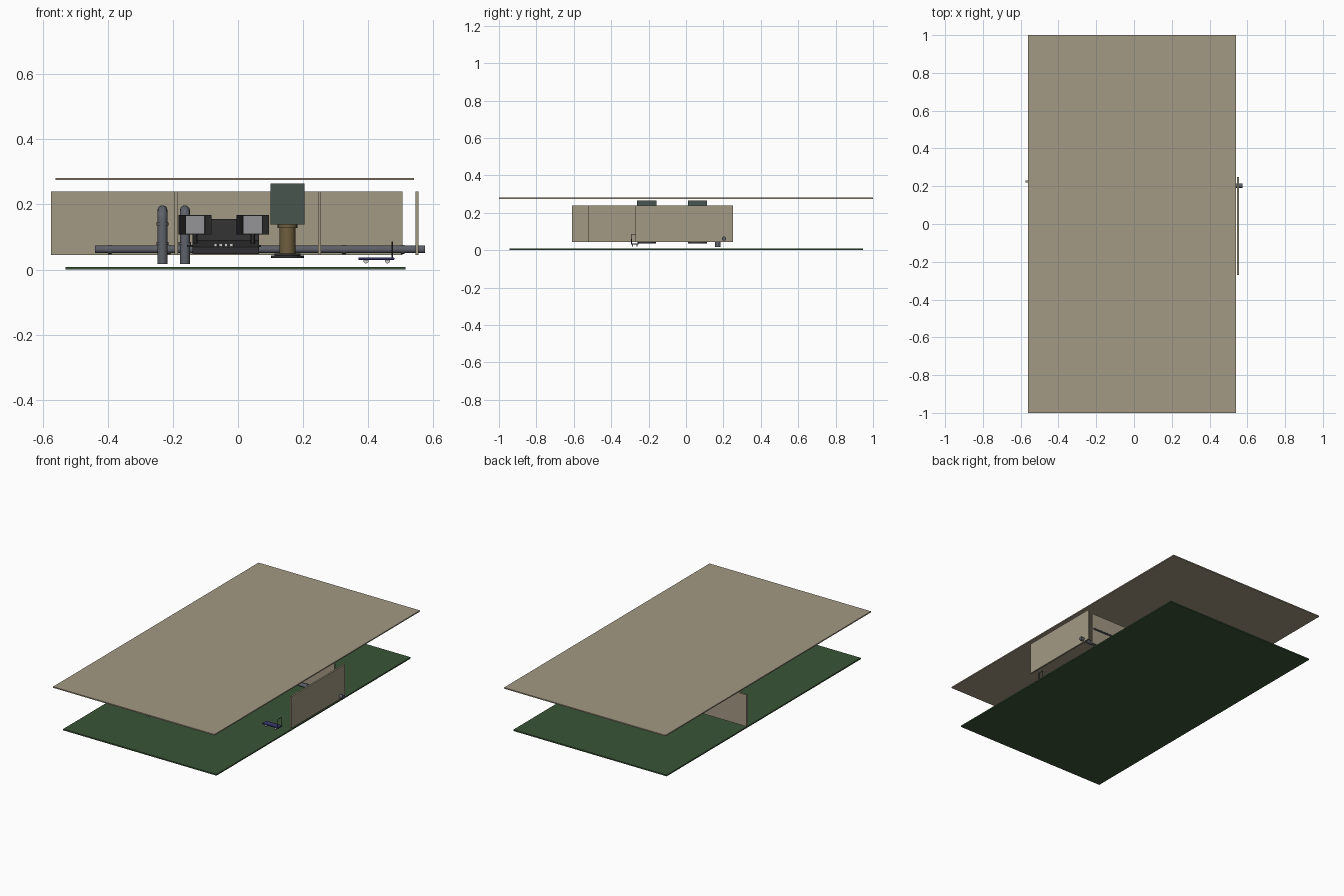
import bpy, math
from mathutils import Vector

if "Cube" in bpy.data.objects:
    bpy.data.objects.remove(bpy.data.objects["Cube"])


def mat(name, r, g, b):
    m = bpy.data.materials.new(name)
    m.diffuse_color = (r, g, b, 1)
    m.use_nodes = True
    m.node_tree.nodes["Principled BSDF"].inputs["Base Color"].default_value = m.diffuse_color
    return m


BEIGE = mat("beige_plaster", .37, .32, .23)
GRASS = mat("green_floor", .042, .09, .038)
GREEN = mat("cabinet_green", .065, .09, .076)
BRASS = mat("brass", .16, .115, .05)
DARK = mat("dark_metal", .03, .03, .032)
STEEL = mat("pipe_steel", .11, .12, .14)
GLASS = mat("screen_grey", .3, .3, .31)
BLUE = mat("cart_blue", .04, .04, .15)
WHITE = mat("white", .6, .6, .6)


def finish(o, name, m):
    o.name = name
    o.data.materials.append(m)
    return o


def box(name, x0, x1, y0, y1, z0, z1, m, bevel=0):
    bpy.ops.mesh.primitive_cube_add(size=1, location=((x0 + x1) / 2, (y0 + y1) / 2, (z0 + z1) / 2))
    o = bpy.context.object
    o.scale = (x1 - x0, y1 - y0, z1 - z0)
    bpy.ops.object.transform_apply(location=False, rotation=False, scale=True)
    if bevel:
        b = o.modifiers.new("bevel", 'BEVEL')
        b.width = bevel
        b.segments = 2
    return finish(o, name, m)


def rod(name, a, b, r, m, n=24):
    a, b = Vector(a), Vector(b)
    bpy.ops.mesh.primitive_cylinder_add(vertices=n, radius=r, depth=(b - a).length, location=(a + b) / 2,
                                        rotation=(b - a).to_track_quat('Z', 'Y').to_euler())
    bpy.ops.object.shade_smooth_by_angle()
    return finish(bpy.context.object, name, m)


def tube(name, pts, r, m):
    c = bpy.data.curves.new(name, 'CURVE')
    c.dimensions = '3D'
    c.bevel_depth = r
    c.bevel_resolution = 4
    c.use_fill_caps = True
    s = c.splines.new('POLY')
    s.points.add(len(pts) - 1)
    for p, q in zip(s.points, pts):
        p.co = (*q, 1)
    o = bpy.data.objects.new(name, c)
    bpy.context.collection.objects.link(o)
    return finish(o, name, m)


def prism(name, profile, lo, hi, m, axis):
    # extrude a closed outline along x or z
    put = (lambda p, t: (t, p[0], p[1])) if axis == 'x' else (lambda p, t: (p[0], p[1], t))
    n = len(profile)
    v = [put(p, t) for t in (lo, hi) for p in profile]
    f = [tuple(range(n))[::-1], tuple(range(n, 2 * n))]
    f += [(i, (i + 1) % n, n + (i + 1) % n, n + i) for i in range(n)]
    me = bpy.data.meshes.new(name)
    me.from_pydata(v, [], f)
    o = bpy.data.objects.new(name, me)
    bpy.context.collection.objects.link(o)
    return finish(o, name, m)


# floor, ceiling and walls
box("floor", -.53, .515, -.945, .945, 0, .008, GRASS)
box("ceiling", -.56, .54, -1, 1, .275, .282, BEIGE)
box("back_wall", -.575, .505, .22, .23, .045, .24, BEIGE)
for name, x, y0, y1 in (("right_wall", .55, -.27, .25), ("middle_wall", .25, -.52, .22),
                        ("left_wall", -.19, -.61, .22)):
    box(name, x - .005, x + .005, y0, y1, .045, .24, BEIGE)

# long pipe with collars
rod("long_pipe", (-.44, .203, .062), (.575, .203, .062), .0115, STEEL)
for i in range(6):
    x = -.4 + i * .18
    rod("pipe_collar", (x, .203, .062), (x + .012, .203, .062), .0135, STEEL)
rod("rear_conduit", (.02, .236, .14), (.5, .236, .14), .005, STEEL, 12)

# upright pipes bending back into the wall
for x in (-.232, -.163):
    bend = [(x, .198 - .028 * math.cos(t), .154 + .028 * math.sin(t))
            for t in [i * math.pi / 16 for i in range(9)]]
    tube("upright_pipe", [(x, .17, .017)] + bend + [(x, .222, .182)], .0155, STEEL)
    for z in (.08, .14):
        rod("upright_collar", (x, .17, z - .004), (x, .17, z + .004), .019, STEEL)

# cabinets on brass pedestals
for y in (-.21, .062):
    box("cabinet", .1, .204, y - .051, y + .051, .138, .265, GREEN)
    rod("pedestal_top", (.152, y, .128), (.152, y, .139), .03, BRASS)
    rod("pedestal_column", (.152, y, .048), (.152, y, .13), .024, BRASS)
    rod("pedestal_foot", (.152, y, .042), (.152, y, .05), .04, DARK, 32)
    rod("pedestal_base", (.152, y, .036), (.152, y, .043), .05, DARK, 32)

# console with sloped desk and buttons
prism("console", [(.02, .048), (.02, .07), (.09, .09), (.1, .155), (.15, .155), (.15, .048)],
      -.14, .065, DARK, 'x')
for i in range(4):
    x = -.069 + i * .016
    box("console_button", x - .005, x + .005, .025, .037, .07, .08, WHITE)

# pair of screens with angled wings
for x in (-.132, .045):
    prism("screen_frame", [(x - .05, .02), (x - .03, .05), (x + .03, .05), (x + .05, .02),
                           (x + .05, .035), (x + .035, .07), (x - .035, .07), (x - .05, .035)],
          .107, .168, DARK, 'z')
    box("screen_panel", x - .028, x + .028, .047, .051, .111, .164, GLASS)
    rod("screen_stand", (x, .06, .07), (x, .06, .11), .007, DARK, 12)
    box("screen_foot", x - .025, x + .025, .045, .085, .07, .076, DARK)

# push cart
box("cart_deck", .37, .48, -.294, -.254, .03, .037, BLUE, .001)
for x in (.393, .459):
    for y in (-.287, -.261):
        rod("cart_wheel", (x, y - .003, .027), (x, y + .003, .027), .008, WHITE, 16)
tube("cart_handle", [(.474, -.291, .035), (.474, -.291, .085), (.474, -.257, .085),
                     (.474, -.257, .035)], .002, DARK)
